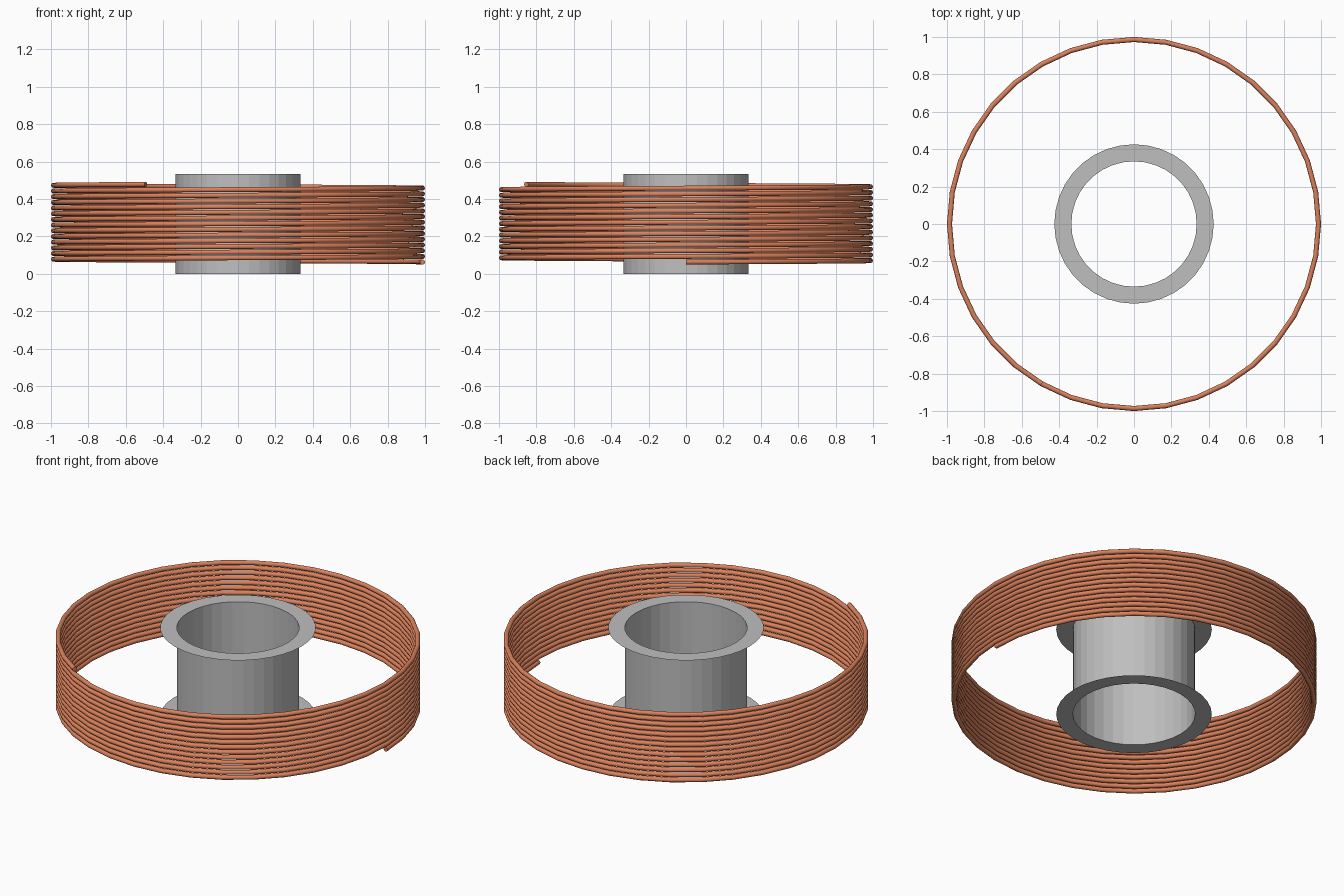
import bpy, bmesh, math

if "Cube" in bpy.data.objects:
    bpy.data.objects.remove(bpy.data.objects["Cube"])

SIDES = 36          # steps around every circle
HEIGHT = 0.535      # bobbin height


def material(name, color):
    m = bpy.data.materials.new(name)
    m.diffuse_color = (*color, 1)
    m.use_nodes = True
    m.node_tree.nodes["Principled BSDF"].inputs["Base Color"].default_value = m.diffuse_color
    return m


def skin(name, rings, mat, closed=True, caps=False, smooth=False):
    """Join successive rings of points with quads."""
    bm = bmesh.new()
    rows = [[bm.verts.new(p) for p in ring] for ring in rings]
    n = len(rows[0])
    for a, b in zip(rows, rows[1:]):
        for i in range(n if closed else n - 1):
            j = (i + 1) % n
            bm.faces.new((a[i], a[j], b[j], b[i]))
    if caps:
        bm.faces.new(rows[0][::-1])
        bm.faces.new(rows[-1])
        bmesh.ops.recalc_face_normals(bm, faces=bm.faces[:])
    for f in bm.faces:
        f.smooth = smooth and len(f.verts) == 4
    mesh = bpy.data.meshes.new(name)
    bm.to_mesh(mesh)
    bm.free()
    mesh.materials.append(mat)
    obj = bpy.data.objects.new(name, mesh)
    bpy.context.collection.objects.link(obj)
    return obj


def circle(r, z):
    return [(r * math.cos(math.tau * i / SIDES), r * math.sin(math.tau * i / SIDES), z)
            for i in range(SIDES)]


gray = material("bobbin gray", (0.52, 0.52, 0.52))
copper = material("copper", (0.70, 0.22, 0.107))

# Bobbin: thin open tube with a flat flange at each end
R_TUBE, R_FLANGE = 0.335, 0.426
skin("bobbin_tube", [circle(R_TUBE, 0), circle(R_TUBE, HEIGHT)], gray)
skin("bottom_flange", [circle(R_TUBE, 0), circle(R_FLANGE, 0)], gray)
skin("top_flange", [circle(R_FLANGE, HEIGHT), circle(R_TUBE, HEIGHT)], gray)

# Coil: round wire swept along a helix of 13 and two thirds turns
R_WIRE = 0.0135
R_COIL = 1 - R_WIRE
Z_START, PITCH = 0.063, 0.0304
STEPS = 13 * SIDES + SIDES * 2 // 3
WIRE_SIDES = 10
rings = []
for s in range(STEPS + 1):
    t = s / SIDES
    a = math.tau * t
    ring = []
    for k in range(WIRE_SIDES):
        b = math.tau * k / WIRE_SIDES
        r = R_COIL + R_WIRE * math.cos(b)
        ring.append((r * math.cos(a), r * math.sin(a),
                     Z_START + PITCH * t + R_WIRE * math.sin(b)))
    rings.append(ring)
skin("wire_coil", rings, copper, caps=True, smooth=True)
